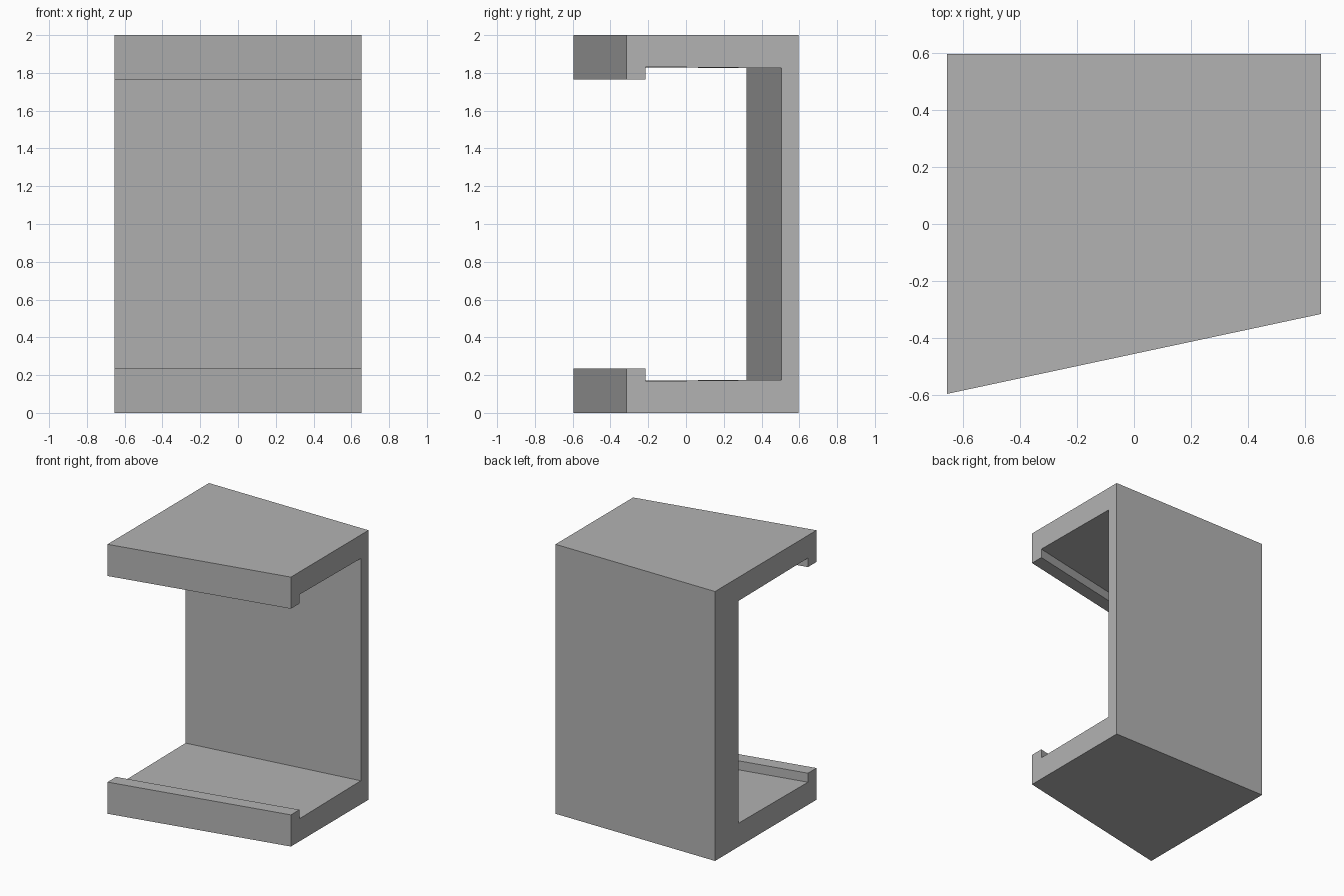
import bpy
import bmesh

cube = bpy.data.objects.get("Cube")
if cube:
    bpy.data.objects.remove(cube, do_unlink=True)

HALF_WIDTH = 0.655
HEIGHT = 2.0
BACK = 0.595
LIP_DEPTH = 0.10
LIP_HEIGHT = 0.235
FLOOR_FRONT, FLOOR_BACK = 0.168, 0.175

grey = bpy.data.materials.new("plain grey")
grey.use_nodes = True
colour = (0.45, 0.45, 0.45, 1)
grey.diffuse_color = colour
grey.node_tree.nodes["Principled BSDF"].inputs["Base Color"].default_value = colour


def end_profile(bm, x, front, wall):
    """C-shaped outline at one end: lower half, then its mirror image."""
    lower = [(BACK, 0), (front, 0), (front, LIP_HEIGHT),
             (front + LIP_DEPTH, LIP_HEIGHT),
             (front + LIP_DEPTH, FLOOR_FRONT), (wall, FLOOR_BACK)]
    upper = [(y, HEIGHT - z) for y, z in reversed(lower)]
    return [bm.verts.new((x, y, z)) for y, z in lower + upper]


# Channel bracket: the front edge and the inner wall both slant across the width
bm = bmesh.new()
right_end = end_profile(bm, -HALF_WIDTH, -BACK, 0.32)
left_end = end_profile(bm, HALF_WIDTH, -0.315, 0.505)
bm.faces.new(right_end)
bm.faces.new(left_end)
for i in range(len(right_end)):
    j = (i + 1) % len(right_end)
    bm.faces.new((right_end[i], right_end[j], left_end[j], left_end[i]))
bmesh.ops.recalc_face_normals(bm, faces=bm.faces)

mesh = bpy.data.meshes.new("channel_bracket")
bm.to_mesh(mesh)
bm.free()
mesh.materials.append(grey)
bracket = bpy.data.objects.new("channel_bracket", mesh)
bpy.context.collection.objects.link(bracket)
